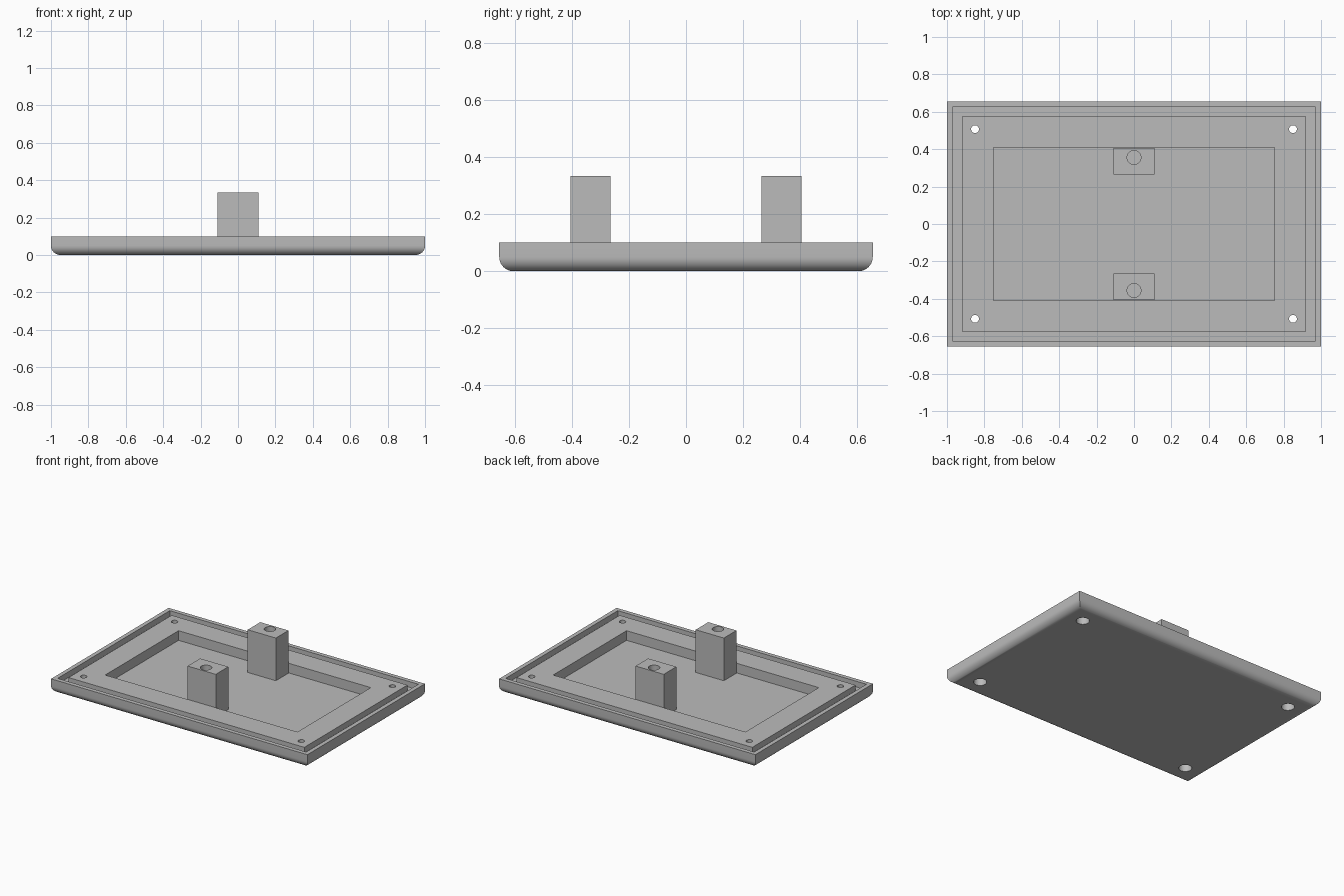
import bpy, bmesh, math

if "Cube" in bpy.data.objects:
    bpy.data.objects.remove(bpy.data.objects["Cube"])

HX, HY = 1.0, 0.655          # half size of the plate
TOP, FILLET = 0.10, 0.05     # plate height and lower edge radius
FLOOR = 0.032                # level of the pocket floor

grey = bpy.data.materials.new("light grey")
grey.diffuse_color = (0.5, 0.5, 0.5, 1)
grey.use_nodes = True
grey.node_tree.nodes["Principled BSDF"].inputs["Base Color"].default_value = grey.diffuse_color


def make_object(name, bm):
    bmesh.ops.recalc_face_normals(bm, faces=bm.faces)
    mesh = bpy.data.meshes.new(name)
    bm.to_mesh(mesh)
    bm.free()
    mesh.materials.append(grey)
    obj = bpy.data.objects.new(name, mesh)
    bpy.context.collection.objects.link(obj)
    return obj


def loft_rectangles(name, rings):
    """Join nested rectangles (half x, half y, z) and cap both ends."""
    bm = bmesh.new()
    loops = [[bm.verts.new((sx * x, sy * y, z))
              for sx, sy in ((-1, -1), (1, -1), (1, 1), (-1, 1))]
             for x, y, z in rings]
    for a, b in zip(loops, loops[1:]):
        for i in range(4):
            j = (i + 1) % 4
            bm.faces.new((a[i], a[j], b[j], b[i]))
    bm.faces.new(loops[0][::-1])
    bm.faces.new(loops[-1])
    return make_object(name, bm)


def drill(obj, x, y, z0, z1, radius):
    """Cut a round hole between two heights."""
    bm = bmesh.new()
    bmesh.ops.create_cone(bm, cap_ends=True, segments=32,
                          radius1=radius, radius2=radius, depth=z1 - z0)
    bmesh.ops.translate(bm, vec=(x, y, (z0 + z1) / 2), verts=bm.verts)
    cutter = make_object("hole_cutter", bm)
    cutter.hide_render = True
    mod = obj.modifiers.new("hole", 'BOOLEAN')
    mod.operation, mod.solver, mod.object = 'DIFFERENCE', 'EXACT', cutter
    bpy.context.view_layer.objects.active = obj
    bpy.ops.object.modifier_apply(modifier=mod.name)
    bpy.data.objects.remove(cutter)


def shade(obj):
    """Smooth the curved faces and keep the flat ones flat."""
    bpy.ops.object.select_all(action='DESELECT')
    obj.select_set(True)
    bpy.context.view_layer.objects.active = obj
    bpy.ops.object.shade_smooth_by_angle(angle=math.radians(30))
    for p in obj.data.polygons:
        if abs(p.normal.z) > 0.999 or len(p.vertices) > 8:
            p.use_smooth = False


# Plate: rounded lower edge, rim, groove, raised border and pocket
rings = []
for i in range(11):
    a = math.pi / 2 * i / 10
    inset = FILLET * (1 - math.sin(a))
    rings.append((HX - inset, HY - inset, FILLET * (1 - math.cos(a))))
rings += [(HX, HY, TOP)]
rings += [(HX - d, HY - d, z) for d, z in
          ((0.03, TOP), (0.03, 0.06), (0.08, 0.06), (0.08, TOP))]
rings += [(0.75, 0.409, TOP), (0.75, 0.409, FLOOR)]
plate = loft_rectangles("base_plate", rings)

# Corner screw holes, wider from below
for sx in (-1, 1):
    for sy in (-1, 1):
        drill(plate, 0.85 * sx, 0.507 * sy, -0.05, 0.06, 0.042)
        drill(plate, 0.85 * sx, 0.507 * sy, 0.04, 0.15, 0.021)
shade(plate)

# Two upright posts with blind holes in their tops
for side, name in ((-1, "front_post"), (1, "back_post")):
    post = loft_rectangles(name, [(0.11, 0.07, FLOOR - 0.01), (0.11, 0.07, 0.333)])
    for v in post.data.vertices:
        v.co.y += 0.335 * side
    drill(post, 0, 0.356 * side, 0.15, 0.40, 0.037)
    shade(post)
